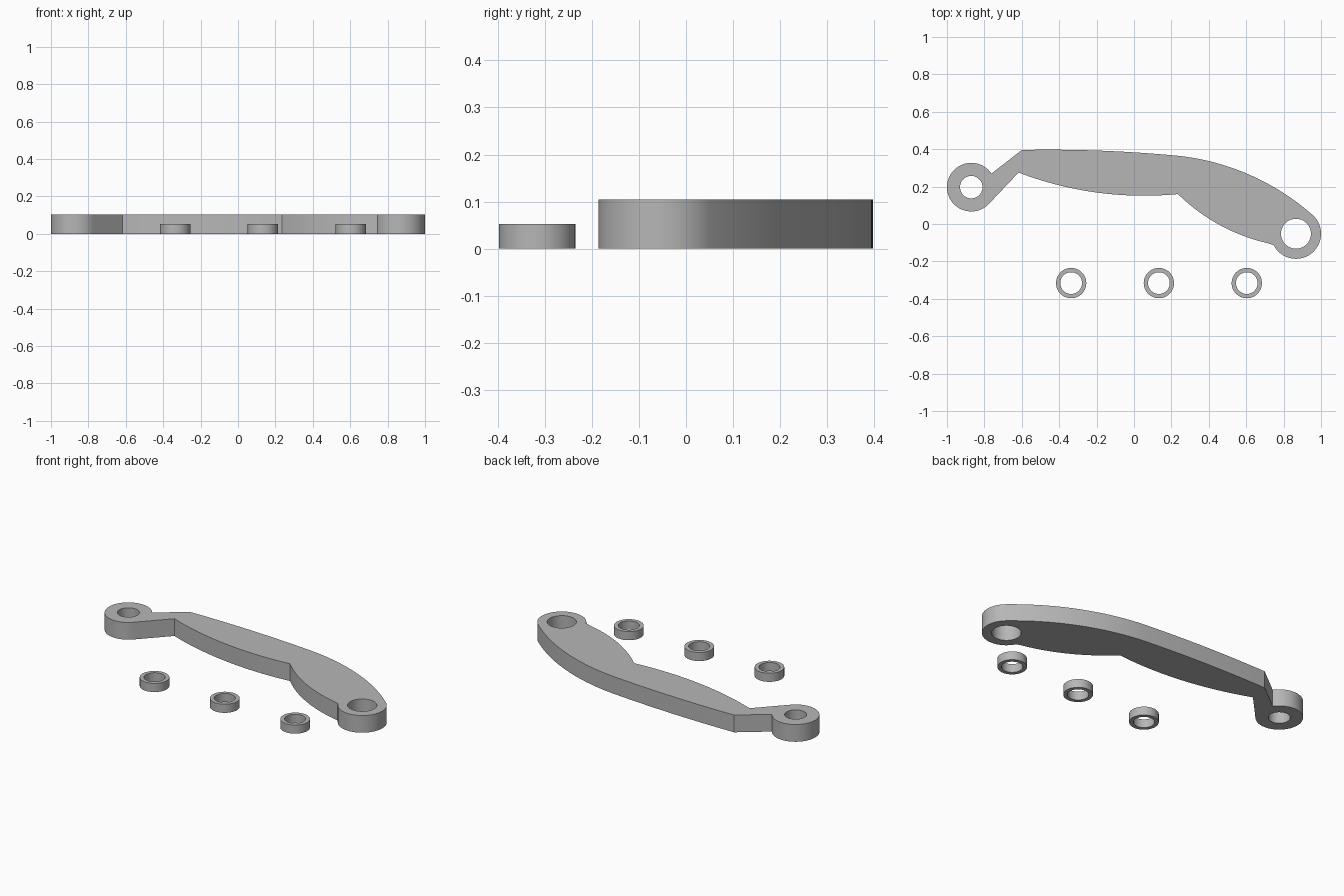
import bpy, bmesh, math
from mathutils import Vector

cube = bpy.data.objects.get("Cube")
if cube:
    bpy.data.objects.remove(cube, do_unlink=True)

grey = bpy.data.materials.new("plain grey")
grey.use_nodes = True
COLOUR = (0.47, 0.47, 0.47, 1)
grey.diffuse_color = COLOUR
grey.node_tree.nodes["Principled BSDF"].inputs["Base Color"].default_value = COLOUR


def ring_arc(centre, r, a0, a1, n=48):
    """Points on a circle from angle a0 to a1, in degrees."""
    angles = [math.radians(a0 + (a1 - a0) * i / n) for i in range(n + 1)]
    return [Vector((centre[0] + r * math.cos(a), centre[1] + r * math.sin(a))) for a in angles]


def circle(centre, r):
    return ring_arc(centre, r, 0, 360, 64)[:-1]


def bow(p, q, sag, n=20):
    """Circular arc from p to q that bulges to the right by sag; q is left out."""
    p, q = Vector(p), Vector(q)
    chord = q - p
    side = Vector((chord.y, -chord.x)).normalized()
    radius = (chord.length / 2) ** 2 / (2 * sag) + sag / 2
    centre = (p + q) / 2 - side * (radius - sag)
    half = math.asin(chord.length / 2 / radius)
    mid = math.atan2(side.y, side.x)
    return ring_arc(centre, radius, math.degrees(mid - half), math.degrees(mid + half), n)[:-1]


def plate(name, loops, height):
    """Extrude an outline with holes into a solid standing on the ground."""
    curve = bpy.data.curves.new(name, "CURVE")
    curve.dimensions = "2D"
    curve.fill_mode = "BOTH"
    curve.extrude = height / 2
    for loop in loops:
        spline = curve.splines.new("POLY")
        spline.points.add(len(loop) - 1)
        for point, co in zip(spline.points, loop):
            point.co = (co.x, co.y, 0, 1)
        spline.use_cyclic_u = True
    obj = bpy.data.objects.new(name, curve)
    bpy.context.collection.objects.link(obj)
    bpy.ops.object.select_all(action="DESELECT")
    obj.select_set(True)
    bpy.context.view_layer.objects.active = obj
    bpy.ops.object.convert(target="MESH")
    obj = bpy.context.object
    obj.name = name
    # weld the caps to the walls
    bm = bmesh.new()
    bm.from_mesh(obj.data)
    bmesh.ops.remove_doubles(bm, verts=bm.verts, dist=0.0005)
    bmesh.ops.recalc_face_normals(bm, faces=bm.faces)
    bmesh.ops.translate(bm, verts=bm.verts, vec=(0, 0, height / 2))
    bm.to_mesh(obj.data)
    bm.free()
    obj.data.materials.clear()
    obj.data.materials.append(grey)
    bpy.ops.object.shade_smooth_by_angle(angle=math.radians(20))
    return obj


# Lever arm: two eyes joined by a curved body
small_eye, big_eye = (-0.87, 0.197), (0.866, -0.052)
neck_low, notch, heel = (-0.617, 0.275), (0.235, 0.16), (0.75, -0.11)
crest, shoulder = (0.243, 0.364), (-0.599, 0.396)
big_end = ring_arc(big_eye, 0.134, 207, 408)
outline = ring_arc(small_eye, 0.13, 34, 319)
outline += bow(neck_low, notch, 0.05)
outline += bow(notch, heel, 0.043)
outline += big_end
outline += bow(big_end[-1], crest, 0.06)[1:]
outline += bow(crest, shoulder, 0.012)
outline.append(Vector(shoulder))
plate("lever_arm", [outline, circle(small_eye, 0.06), circle(big_eye, 0.08)], 0.104)

# Three loose spacer rings
for i, x in enumerate((-0.336, 0.133, 0.603)):
    centre = (x, -0.316)
    plate(f"spacer_ring_{i + 1}", [circle(centre, 0.081), circle(centre, 0.058)], 0.052)
